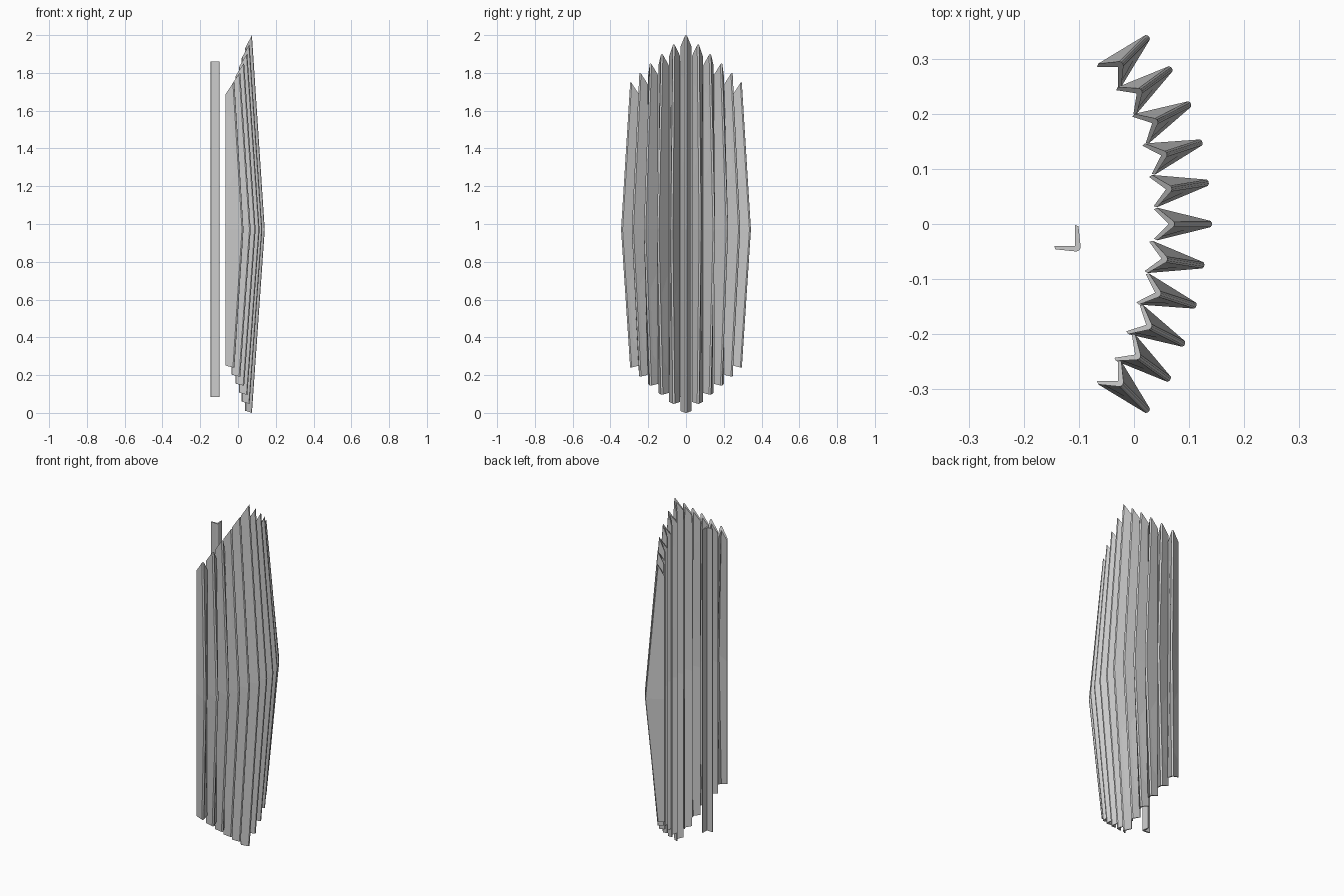
import bpy, bmesh
from math import sin, cos, radians

if "Cube" in bpy.data.objects:
    bpy.data.objects.remove(bpy.data.objects["Cube"])

# Angle-iron section: arms run along +u and +v, inner corner at the origin
SECTION = [(0.038, 0), (0, 0), (0, 0.038), (-0.006, 0.036),
           (-0.010, -0.002), (-0.009, -0.006), (-0.006, -0.009),
           (-0.002, -0.010), (0.036, -0.006)]
CORNER = {1, 4, 5, 6, 7}      # points pulled outward at mid height
TIP = 0.027                   # distance of arm tips behind the corner


def loft(name, rings):
    """Skin a list of equal rings of 3D points and cap both ends."""
    bm = bmesh.new()
    loops = [[bm.verts.new(p) for p in ring] for ring in rings]
    n = len(loops[0])
    for a, b in zip(loops, loops[1:]):
        for i in range(n):
            j = (i + 1) % n
            bm.faces.new((a[i], a[j], b[j], b[i]))
    bm.faces.new(loops[0][::-1])
    bm.faces.new(loops[-1])
    bmesh.ops.recalc_face_normals(bm, faces=bm.faces[:])
    mesh = bpy.data.meshes.new(name)
    bm.to_mesh(mesh)
    bm.free()
    obj = bpy.data.objects.new(name, mesh)
    bpy.context.collection.objects.link(obj)
    return obj


def slat(k, x):
    """One shield slat: straight arm edges, bulging ridge, pointed top."""
    a = radians(9 * k)
    d = (cos(a), sin(a))
    y = 0.414 * sin(a)
    top, bottom = 2.0 - 0.05 * abs(k), 0.048 * abs(k)
    arm_a, arm_b = a + radians(135), a - radians(135)

    def ring(z, bulge, slope):
        pts = []
        for i, (u, v) in enumerate(SECTION):
            back = max(0, min(1, (0.0106 + (u + v) * 0.7071) / (TIP + 0.01)))
            push = (bulge if i in CORNER else 0) - 0.010
            pts.append((x + u * cos(arm_a) + v * cos(arm_b) + push * d[0]
                        if i in CORNER else
                        x + u * cos(arm_a) + v * cos(arm_b) - 0.010 * d[0],
                        y + u * sin(arm_a) + v * sin(arm_b) + push * d[1],
                        z + slope * back))
        return pts

    loft("shield_slat", [ring(bottom, 0, 0.012), ring(0.97, 0.068, 0),
                         ring(top, 0, -0.072)])


# Curved row of slats
ROW = [-0.022, 0.010, 0.031, 0.048, 0.060, 0.073,
       0.068, 0.059, 0.042, 0.013, -0.022]
for i, x in enumerate(ROW):
    slat(i - 5, x)

# Straight angle bar behind the shield
loft("rear_bar", [[(-0.107 - u, -0.040 + v, z) for u, v in SECTION]
                  for z in (0.085, 1.86)])
